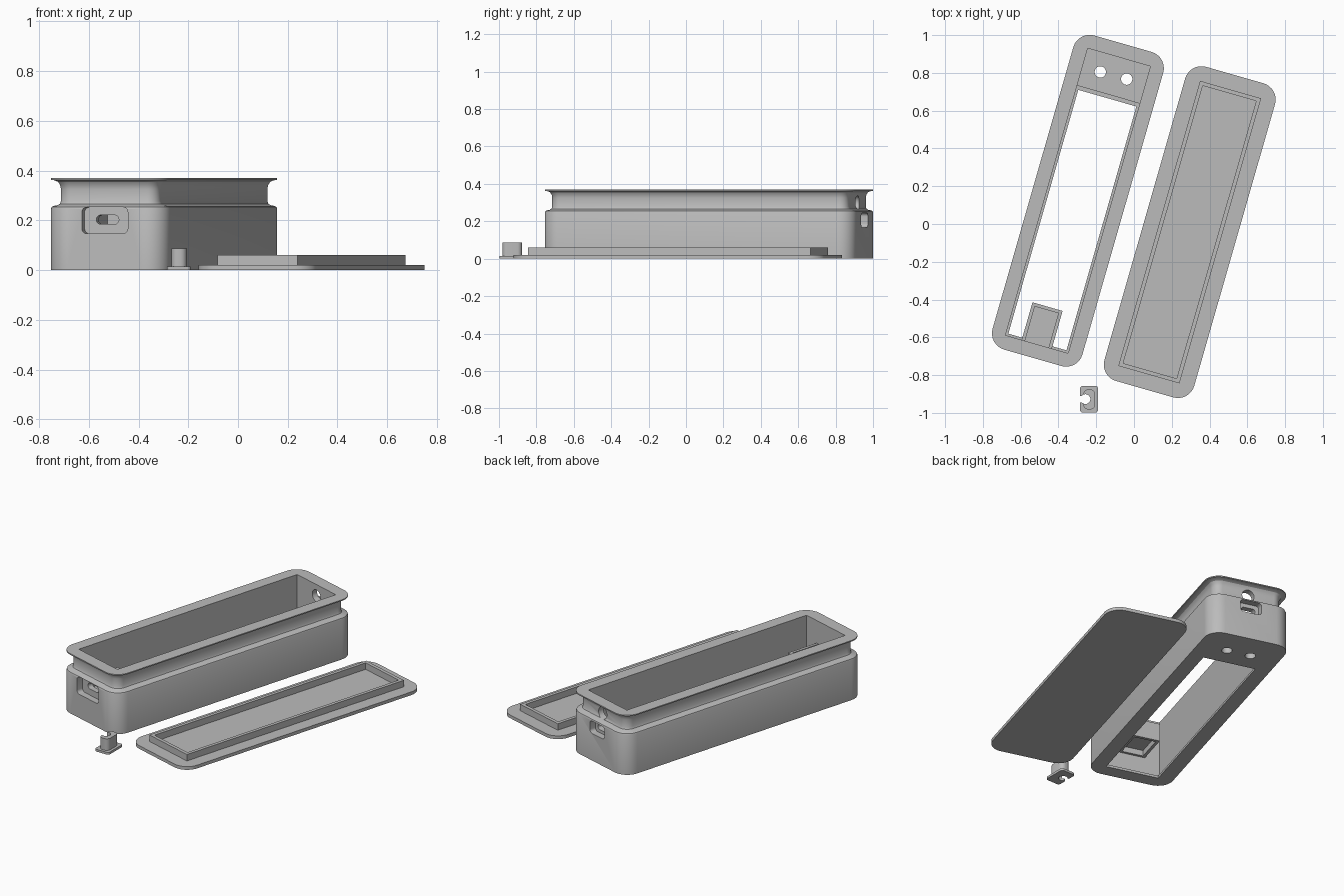
import bpy, bmesh, math
from mathutils import Matrix

if "Cube" in bpy.data.objects:
    bpy.data.objects.remove(bpy.data.objects["Cube"])

grey = bpy.data.materials.new("plain grey")
grey.diffuse_color = (0.5, 0.5, 0.5, 1)
grey.use_nodes = True
grey.node_tree.nodes["Principled BSDF"].inputs["Base Color"].default_value = grey.diffuse_color
TILT = Matrix.Rotation(math.radians(-16), 4, 'Z')
BOX = Matrix.Translation((-0.297, 0.123, 0)) @ TILT
LID = Matrix.Translation((0.295, -0.043, 0)) @ TILT


def rounded(x0, x1, y0, y1, r=0.0, n=8):
    """Counter-clockwise outline of a rounded rectangle."""
    if r <= 0:
        return [(x0, y0), (x1, y0), (x1, y1), (x0, y1)]
    pts = []
    for i, (cx, cy) in enumerate([(x1 - r, y1 - r), (x0 + r, y1 - r),
                                  (x0 + r, y0 + r), (x1 - r, y0 + r)]):
        for k in range(n + 1):
            a = math.pi / 2 * (i + k / n)
            pts.append((cx + r * math.cos(a), cy + r * math.sin(a)))
    return pts


def circle(cx, cy, r, n=28):
    return [(cx + r * math.cos(2 * math.pi * k / n),
             cy + r * math.sin(2 * math.pi * k / n)) for k in range(n)]


def loft(name, layers, along_y=False):
    """Closed solid through equal-length outlines; layers are (outline, height)."""
    bm = bmesh.new()
    rings = []
    for pts, h in layers:
        rings.append([bm.verts.new((p[0], h, p[1]) if along_y else (p[0], p[1], h))
                      for p in pts])
    n = len(rings[0])
    for a, b in zip(rings, rings[1:]):
        for i in range(n):
            j = (i + 1) % n
            bm.faces.new((a[i], a[j], b[j], b[i]))
    bm.faces.new(rings[0][::-1])
    bm.faces.new(rings[-1])
    bmesh.ops.recalc_face_normals(bm, faces=bm.faces[:])
    mesh = bpy.data.meshes.new(name)
    bm.to_mesh(mesh)
    bm.free()
    mesh.materials.append(grey)
    ob = bpy.data.objects.new(name, mesh)
    bpy.context.collection.objects.link(ob)
    return ob


def prism(name, pts, h0, h1, along_y=False):
    return loft(name, [(pts, h0), (pts, h1)], along_y)


def cut(ob, *cutters):
    bpy.context.view_layer.objects.active = ob
    for c in cutters:
        m = ob.modifiers.new("cut", 'BOOLEAN')
        m.operation, m.solver, m.object = 'DIFFERENCE', 'EXACT', c
        bpy.ops.object.modifier_apply(modifier=m.name)
        bpy.data.objects.remove(c)


def finish(ob, matrix=Matrix()):
    ob.data.transform(matrix)
    bpy.ops.object.select_all(action='DESELECT')
    ob.select_set(True)
    bpy.context.view_layer.objects.active = ob
    bpy.ops.object.shade_smooth_by_angle(angle=math.radians(30))


# box shell: full-width base, narrower neck, flared rim
W, L, R = 0.2475, 0.865, 0.09
profile = [(0, 0), (0, 0.247), (0.003, 0.254), (0.01, 0.258), (0.026, 0.261),
           (0.035, 0.266), (0.04, 0.277), (0.04, 0.325), (0.037, 0.342),
           (0.028, 0.355), (0.015, 0.361), (0, 0.363), (0, 0.37)]
shell = loft("box_shell", [(rounded(-W + d, W - d, -L + d, L - d, R - d), z)
                           for d, z in profile])
cut(shell,
    # main cavity, then stepped opening in the floor
    prism("c", rounded(-0.1725, 0.1725, -0.79, 0.79), 0.05, 0.5),
    prism("c", rounded(-0.1725, 0.1725, -0.79, 0.585), 0.015, 0.1),
    prism("c", rounded(-0.16, 0.16, -0.778, 0.565), -0.1, 0.1),
    # two holes in the back floor
    prism("c", circle(-0.074, 0.688, 0.03), -0.1, 0.2),
    prism("c", circle(0.071, 0.69, 0.03), -0.1, 0.2),
    # front recess with its slot
    prism("c", rounded(-0.096, 0.096, 0.147, 0.253, 0.02), -0.95, -0.825, True),
    prism("c", rounded(-0.047, 0.047, 0.185, 0.221, 0.0175), -0.95, -0.7, True),
    # back recess with its slot, and the round hole in the neck
    prism("c", rounded(-0.065, 0.065, 0.168, 0.245, 0.02), 0.825, 0.95, True),
    prism("c", rounded(-0.042, 0.042, 0.187, 0.221, 0.016), 0.7, 0.95, True),
    prism("c", circle(0, 0.3, 0.037), 0.7, 0.95, True))
finish(shell, BOX)

# pocket on the inside of the front wall
pocket = prism("inner_pocket", rounded(-0.083, 0.083, -0.792, -0.583), 0.12, 0.23)
cut(pocket,
    prism("c", rounded(-0.065, 0.065, -0.85, -0.601), 0.17, 0.3),
    prism("c", rounded(-0.065, 0.065, -0.775, -0.601), 0.0, 0.155))
finish(pocket, BOX)

# lid plate with a raised locating frame
plate = prism("lid_plate", rounded(-W, W, -L, L, R), 0, 0.02)
finish(plate, LID)
frame = prism("lid_frame", rounded(-0.168, 0.168, -0.785, 0.785), 0.019, 0.06)
cut(frame, prism("c", rounded(-0.147, 0.147, -0.764, 0.764), 0.0, 0.1))
finish(frame, LID)

# small latch knob: foot and post sharing a keyhole notch
for name, outline, z0, z1 in [
        ("latch_foot", rounded(-0.286, -0.19, -0.998, -0.857, 0.015), 0, 0.014),
        ("latch_post", rounded(-0.268, -0.206, -0.982, -0.876, 0.026), 0.013, 0.086)]:
    part = prism(name, outline, z0, z1)
    cut(part, prism("c", circle(-0.257, -0.927, 0.026), -0.1, 0.2),
        prism("c", rounded(-0.35, -0.26, -0.944, -0.91), -0.1, 0.2))
    finish(part)
